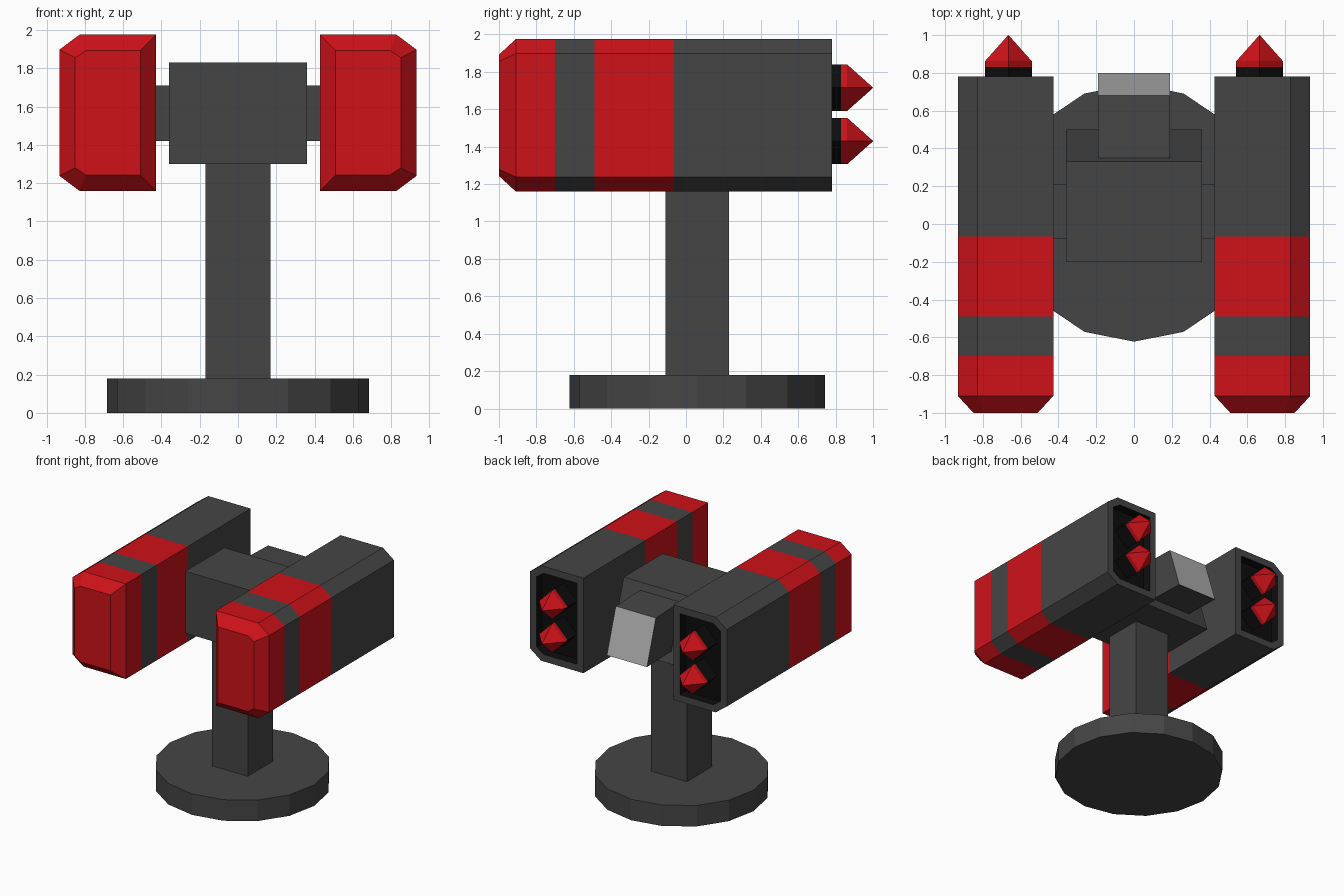
import bpy, bmesh
from math import sin, cos, pi

if "Cube" in bpy.data.objects:
    bpy.data.objects.remove(bpy.data.objects["Cube"])


def colour(name, r, g, b):
    m = bpy.data.materials.new(name)
    m.diffuse_color = (r, g, b, 1)
    m.use_nodes = True
    m.node_tree.nodes["Principled BSDF"].inputs["Base Color"].default_value = m.diffuse_color
    return m


DARK = colour("dark_grey", 0.06, 0.06, 0.06)
RED = colour("red", 0.62, 0.006, 0.01)
BLACK = colour("black", 0.004, 0.004, 0.004)
LIGHT = colour("light_grey", 0.42, 0.42, 0.42)
MATS = [DARK, RED, BLACK, LIGHT]


def loft(name, loops, sides=None, start=DARK, end=DARK, mirror=False):
    """Skin a row of point loops and cap both ends; one material per segment."""
    bm = bmesh.new()
    rings = [[bm.verts.new(p) for p in loop] for loop in loops]
    n = len(rings[0])
    for i in range(len(rings) - 1):
        a, b = rings[i], rings[i + 1]
        for k in range(n):
            f = bm.faces.new((a[k], a[(k + 1) % n], b[(k + 1) % n], b[k]))
            f.material_index = MATS.index(sides[i] if sides else DARK)
    bm.faces.new(rings[0]).material_index = MATS.index(start)
    bm.faces.new(rings[-1]).material_index = MATS.index(end)
    bmesh.ops.recalc_face_normals(bm, faces=bm.faces)
    me = bpy.data.meshes.new(name)
    bm.to_mesh(me)
    bm.free()
    for m in MATS:
        me.materials.append(m)
    ob = bpy.data.objects.new(name, me)
    bpy.context.collection.objects.link(ob)
    if mirror:
        ob.modifiers.new("mirror", 'MIRROR')
    return ob


def rect_yz(x, y0, y1, z0, z1):
    return [(x, y0, z0), (x, y1, z0), (x, y1, z1), (x, y0, z1)]


# Round base and square post
CY = 0.06
disc = [(0.683 * sin(k * pi / 8), CY + 0.683 * cos(k * pi / 8)) for k in range(16)]
loft("base", [[(x, y, z) for x, y in disc] for z in (0, 0.18)])
loft("post", [rect_yz(x, -0.11, 0.23, 0.18, 1.3) for x in (-0.17, 0.17)])

# Head with sloping back, and the side arms
loft("head", [[(x, -0.2, 1.3), (x, 0.5, 1.3), (x, 0.33, 1.83), (x, -0.2, 1.83)]
              for x in (-0.36, 0.36)])
loft("arm", [rect_yz(x, -0.08, 0.21, 1.42, 1.71) for x in (0.36, 0.43)], mirror=True)


# Sensor pushed out of the sloping back
def sensor_loop(dy, dz):
    return [(-0.19, 0.35 + dy, 1.77 + dz), (0.19, 0.35 + dy, 1.77 + dz),
            (0.19, 0.47 + dy, 1.395 + dz), (-0.19, 0.47 + dy, 1.395 + dz)]


loft("sensor", [sensor_loop(0, 0), sensor_loop(0.33, -0.01)], end=LIGHT)


# Launcher pods: outer corners chamfered, banded, nose tapered, rear recessed
def pod_loop(y, d=0.0):
    x0, x1, z0, z1 = 0.427 + d, 0.933 - d, 1.16 + d, 1.975 - d
    cx, cz = 0.105 - d * 0.6, 0.078 - d * 0.5
    return [(x0, y, z0), (x1 - cx, y, z0), (x1, y, z0 + cz),
            (x1, y, z1 - cz), (x1 - cx, y, z1), (x0, y, z1)]


loft("launcher_pod",
     [pod_loop(-1, 0.083), pod_loop(-0.91), pod_loop(-0.7), pod_loop(-0.49),
      pod_loop(-0.065), pod_loop(0.78), pod_loop(0.78, 0.06), pod_loop(0.7, 0.06)],
     sides=[RED, RED, DARK, RED, DARK, DARK, BLACK],
     start=RED, end=BLACK, mirror=True)


# Four-sided missiles in each pod
def diamond(y, z, r):
    return [(0.665 + r * sin(k * pi / 2), y, z + r * cos(k * pi / 2)) for k in range(4)]


for label, z in (("lower", 1.43), ("upper", 1.715)):
    loft(label + "_missile",
         [diamond(0.7, z, 0.124), diamond(0.83, z, 0.124),
          diamond(0.862, z, 0.124), diamond(1.0, z, 0.001)],
         sides=[BLACK, RED, RED], start=BLACK, end=RED, mirror=True)
